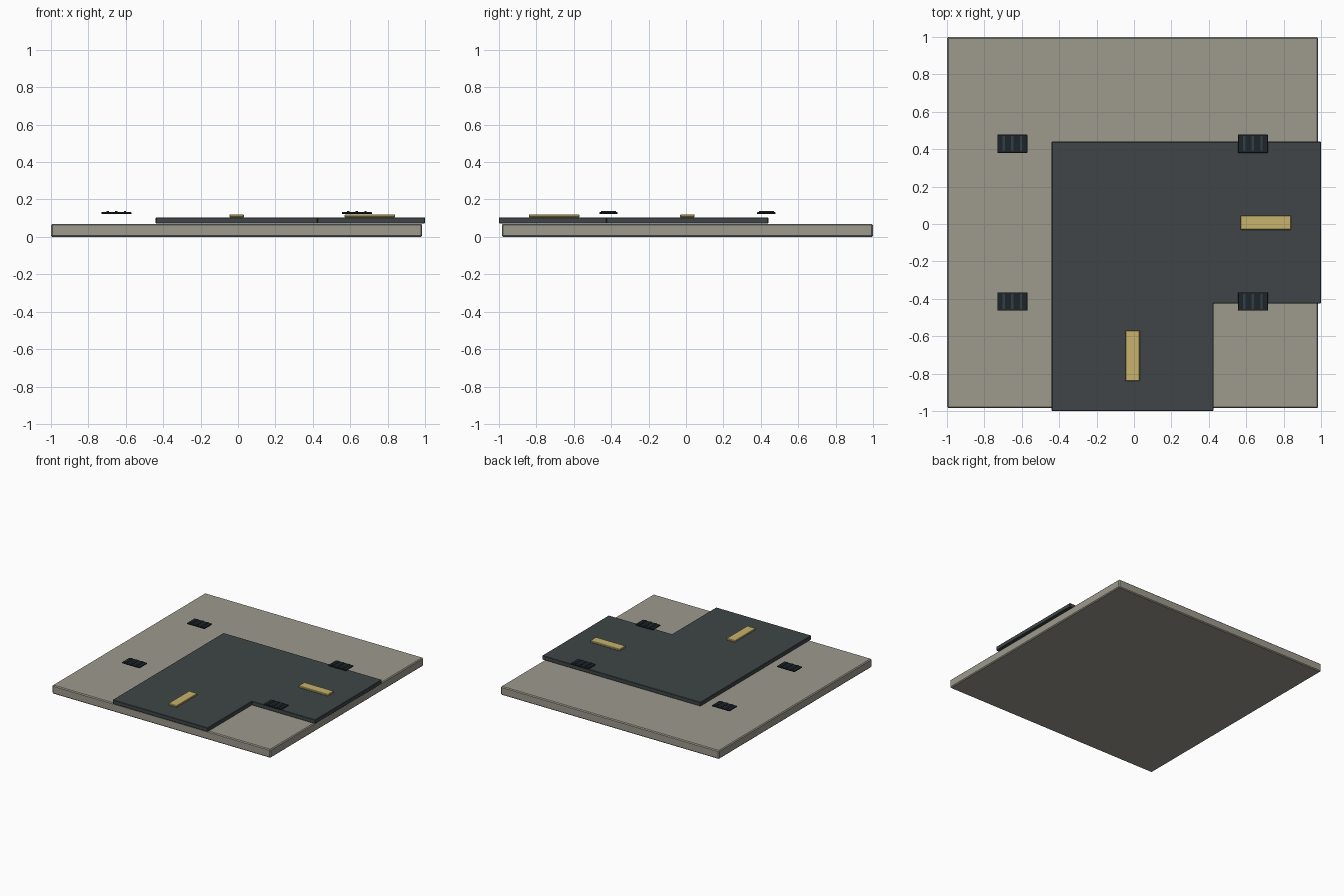
import bpy, bmesh

if "Cube" in bpy.data.objects:
    bpy.data.objects.remove(bpy.data.objects["Cube"])

CX, CY = -0.0075, 0.0075  # tile centre


def material(name, rgb):
    m = bpy.data.materials.new(name)
    m.diffuse_color = (*rgb, 1)
    m.use_nodes = True
    m.node_tree.nodes["Principled BSDF"].inputs["Base Color"].default_value = m.diffuse_color
    return m


PAVING = material("paving", (0.34, 0.32, 0.27))
ASPHALT = material("asphalt", (0.05, 0.06, 0.063))
PAINT = material("paint", (0.57, 0.45, 0.15))
IRON = material("iron", (0.013, 0.018, 0.022))
STEEL = material("steel", (0.03, 0.05, 0.07))


def slab(name, outline, z0, z1, mat, bevel=0.0):
    """Extrude a flat outline from z0 up to z1."""
    bm = bmesh.new()
    face = bm.faces.new([bm.verts.new((x, y, z0)) for x, y in outline])
    ext = bmesh.ops.extrude_face_region(bm, geom=[face])
    bmesh.ops.translate(bm, vec=(0, 0, z1 - z0),
                        verts=[v for v in ext["geom"] if isinstance(v, bmesh.types.BMVert)])
    bmesh.ops.recalc_face_normals(bm, faces=bm.faces)
    mesh = bpy.data.meshes.new(name)
    bm.to_mesh(mesh)
    bm.free()
    mesh.materials.append(mat)
    ob = bpy.data.objects.new(name, mesh)
    bpy.context.collection.objects.link(ob)
    if bevel:
        mod = ob.modifiers.new("edge", "BEVEL")
        mod.width, mod.segments = bevel, 1
    return ob


def box(name, x, y, w, d, z0, z1, mat, bevel=0.0):
    a, b = w / 2, d / 2
    pts = [(x - a, y - b), (x + a, y - b), (x + a, y + b), (x - a, y + b)]
    return slab(name, pts, z0, z1, mat, bevel)


# Paved base tile
box("base_tile", CX, CY, 1.985, 1.985, 0, 0.07, PAVING, 0.007)

# L-shaped road corner, slightly overhanging the two open sides
road = [(-0.44, -1), (0.425, -1), (0.425, -0.425), (1, -0.425), (1, 0.44), (-0.44, 0.44)]
slab("road_corner", road, 0.072, 0.105, ASPHALT, 0.003)

# Lane dashes, one on each arm
box("lane_dash_side", 0.705, CY, 0.27, 0.077, 0.105, 0.12, PAINT, 0.003)
box("lane_dash_front", CX, -0.705, 0.077, 0.27, 0.105, 0.12, PAINT, 0.003)

# Drain grates: plate with three raised bars
for i, (sx, sy) in enumerate([(-1, -1), (1, -1), (-1, 1), (1, 1)]):
    gx, gy = CX + sx * 0.643, CY + sy * 0.422
    box(f"drain_plate_{i}", gx, gy, 0.16, 0.098, 0.122, 0.132, IRON, 0.002)
    for k in (-1, 0, 1):
        box(f"drain_bar_{i}_{k + 1}", gx + k * 0.046, gy, 0.012, 0.08, 0.131, 0.139, STEEL)
